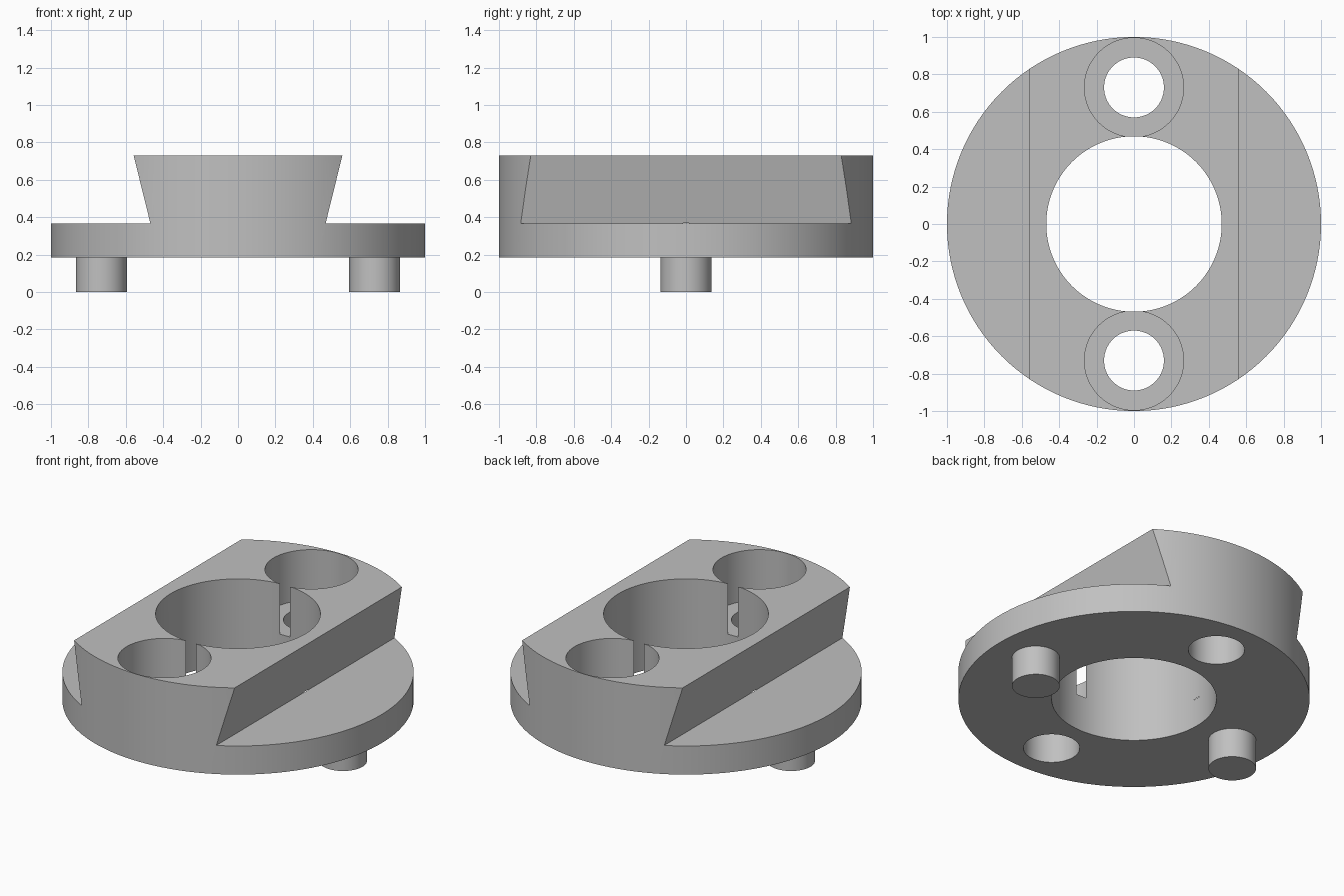
import bpy
import bmesh
from mathutils import Matrix

default = bpy.data.objects.get("Cube")
if default:
    bpy.data.objects.remove(default, do_unlink=True)

BASE_Z, LEDGE_Z, TOP_Z = 0.185, 0.365, 0.73
BORE_FLOOR = 0.413
OFFSET = 0.73  # distance of pins and screw holes from the axis

grey = bpy.data.materials.new("plain_grey")
grey.use_nodes = True
colour = (0.53, 0.53, 0.53, 1)
grey.diffuse_color = colour
grey.node_tree.nodes["Principled BSDF"].inputs["Base Color"].default_value = colour


def finish(name, bm):
    bmesh.ops.recalc_face_normals(bm, faces=bm.faces)
    mesh = bpy.data.meshes.new(name)
    bm.to_mesh(mesh)
    bm.free()
    mesh.materials.append(grey)
    obj = bpy.data.objects.new(name, mesh)
    bpy.context.collection.objects.link(obj)
    return obj


def cylinder(name, radius, z0, z1, x=0, y=0, sides=128):
    bm = bmesh.new()
    bmesh.ops.create_cone(bm, cap_ends=True, segments=sides, radius1=radius,
                          radius2=radius, depth=z1 - z0,
                          matrix=Matrix.Translation((x, y, (z0 + z1) / 2)))
    return finish(name, bm)


def prism(name, profile, half_length):
    """Extrude an x-z profile along y."""
    bm = bmesh.new()
    face = bm.faces.new([bm.verts.new((x, -half_length, z)) for x, z in profile])
    ext = bmesh.ops.extrude_face_region(bm, geom=[face])
    verts = [v for v in ext["geom"] if isinstance(v, bmesh.types.BMVert)]
    bmesh.ops.translate(bm, verts=verts, vec=(0, 2 * half_length, 0))
    return finish(name, bm)


def activate(obj):
    bpy.ops.object.select_all(action="DESELECT")
    obj.select_set(True)
    bpy.context.view_layer.objects.active = obj


def cut(target, cutter):
    cutter.hide_render = True
    mod = target.modifiers.new("cut", "BOOLEAN")
    mod.operation = "DIFFERENCE"
    mod.solver = "EXACT"
    mod.object = cutter
    activate(target)
    bpy.ops.object.modifier_apply(modifier=mod.name)
    bpy.data.objects.remove(cutter, do_unlink=True)


# Round body with a dovetail rail left standing on a flange
body = cylinder("dovetail_body", 1.0, BASE_Z, TOP_Z)
foot, head = 0.468, 0.558
high = TOP_Z + 0.1
over = foot + (head - foot) * (high - LEDGE_Z) / (TOP_Z - LEDGE_Z)
for side in (-1, 1):
    profile = [(foot, LEDGE_Z), (1.2, LEDGE_Z), (1.2, high), (over, high)]
    cut(body, prism("side_cutter", [(side * x, z) for x, z in profile], 1.2))

# Central bore, then screw holes whose counterbores just break into it
cut(body, cylinder("bore_cutter", 0.469, 0, 1))
for side in (-1, 1):
    cut(body, cylinder("screw_cutter", 0.16, 0, 1, y=side * OFFSET))
    cut(body, cylinder("counterbore_cutter", 0.265, BORE_FLOOR, 1, y=side * OFFSET))

# Locating pins underneath
pins = [cylinder(name, 0.136, 0, BASE_Z + 0.01, x=side * OFFSET, sides=64)
        for name, side in (("right_pin", -1), ("left_pin", 1))]

for obj in [body] + pins:
    activate(obj)
    bpy.ops.object.shade_smooth_by_angle(angle=0.5)
